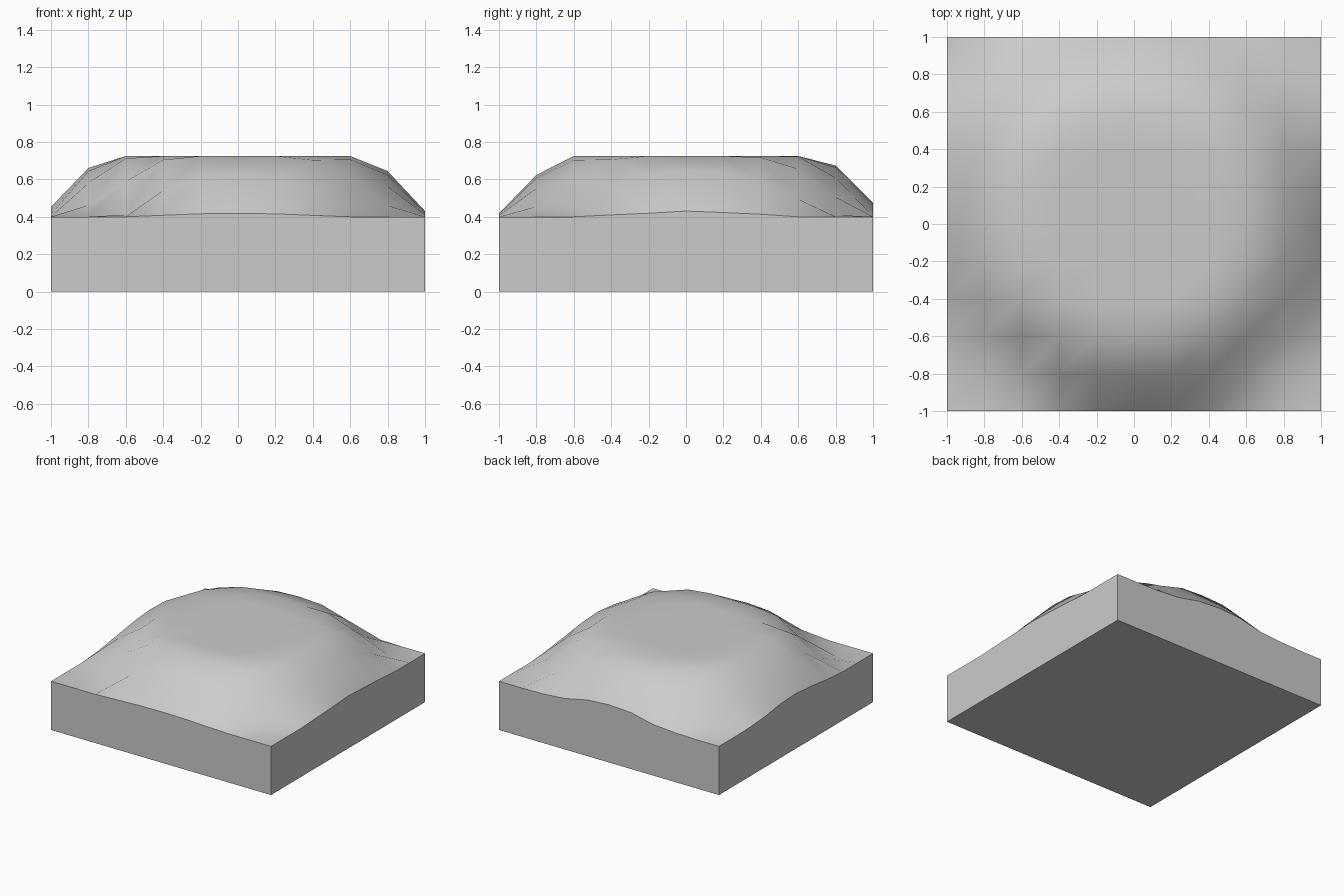
import bpy, bmesh, math

if "Cube" in bpy.data.objects:
    bpy.data.objects.remove(bpy.data.objects["Cube"])

BASE, RISE = 0.40, 0.325
# radial profile of the hill: (distance, share of the rise in units)
PROFILE = [(0.0, 0.45), (0.64, 0.335), (0.72, 0.305), (0.80, 0.255), (0.90, 0.15),
           (0.96, 0.085), (1.02, 0.02), (1.12, 0.0), (3.0, 0.0)]


def hill(x, y):
    """Flat-topped hill height at a grid point."""
    dx, dy = abs(x + 0.01), abs(y - 0.03)
    d = (dx ** 2.3 + dy ** 2.3) ** (1 / 2.3)
    # small gully on the front left slope
    d += 0.09 * math.exp(-((x + 0.62) ** 2 + (y + 0.76) ** 2) / 0.03)
    for (d0, h0), (d1, h1) in zip(PROFILE, PROFILE[1:]):
        if d <= d1:
            h = h0 + (h1 - h0) * (d - d0) / (d1 - d0)
            break
    return BASE + min(RISE, h)


# terrain surface on a 10 x 10 grid
bm = bmesh.new()
bmesh.ops.create_grid(bm, x_segments=10, y_segments=10, size=1)
for v in bm.verts:
    v.co.z = hill(v.co.x, v.co.y)
for f in bm.faces:
    f.smooth = True

# straight block walls and flat underside
rim = [e for e in bm.edges if e.is_boundary]
for e in rim:
    e.smooth = False
walls = bmesh.ops.extrude_edge_only(bm, edges=rim)["geom"]
for g in walls:
    if isinstance(g, bmesh.types.BMVert):
        g.co.z = 0
    elif isinstance(g, bmesh.types.BMFace):
        g.smooth = False
under = bmesh.ops.contextual_create(
    bm, geom=[e for e in bm.edges if e.is_boundary])["faces"]
for f in under:
    f.smooth = False
bmesh.ops.recalc_face_normals(bm, faces=bm.faces)

mesh = bpy.data.meshes.new("plateau_tile")
bm.to_mesh(mesh)
bm.free()
bpy.context.collection.objects.link(bpy.data.objects.new("plateau_tile", mesh))
